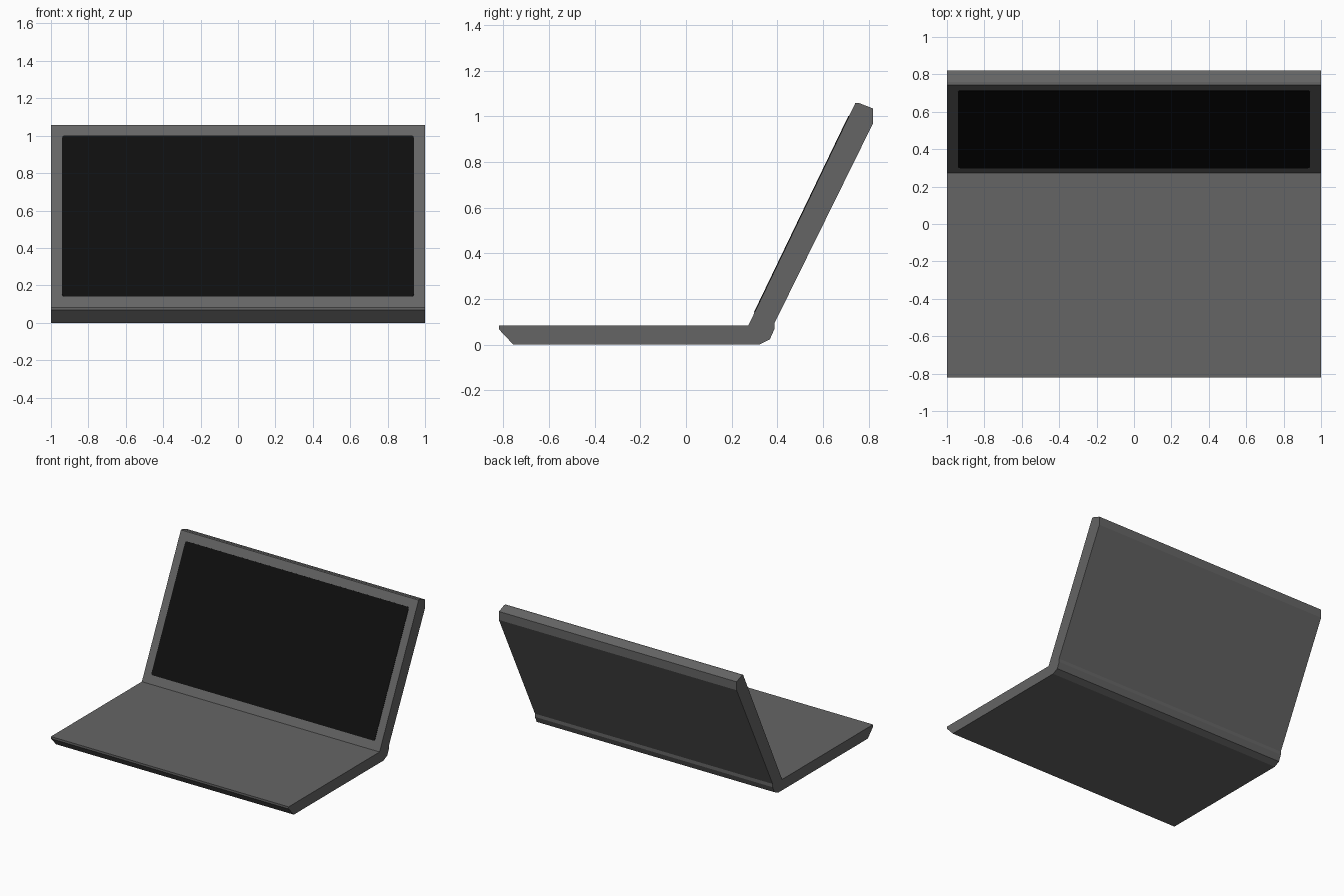
import bpy, bmesh, math
from mathutils import Vector, Matrix

if "Cube" in bpy.data.objects:
    bpy.data.objects.remove(bpy.data.objects["Cube"])

def material(name, v):
    m = bpy.data.materials.new(name)
    m.diffuse_color = (v, v, v, 1)
    m.use_nodes = True
    m.node_tree.nodes["Principled BSDF"].inputs["Base Color"].default_value = m.diffuse_color
    return m

grey = material("dark grey casing", 0.13)
black = material("black glass", 0.0045)

def finish(bm, name, mat):
    bmesh.ops.recalc_face_normals(bm, faces=bm.faces)
    me = bpy.data.meshes.new(name)
    bm.to_mesh(me)
    bm.free()
    me.materials.append(mat)
    ob = bpy.data.objects.new(name, me)
    bpy.context.collection.objects.link(ob)
    return ob

def extrude_profile(name, pts, mat):
    """Extrude a (y, z) profile across the width; the last-to-first side is the open hinge joint."""
    bm = bmesh.new()
    left = [bm.verts.new((-1, y, z)) for y, z in pts]
    right = [bm.verts.new((1, y, z)) for y, z in pts]
    bm.faces.new(left)
    bm.faces.new(right)
    for i in range(len(pts) - 1):
        bm.faces.new((left[i], left[i + 1], right[i + 1], right[i]))
    return finish(bm, name, mat)

hinge_front, hinge_back = (0.273, 0.083), (0.387, 0.092)

# Base slab with chamfered front lip and rounded-off rear
extrude_profile("keyboard_base", [
    hinge_front, (-0.82, 0.083), (-0.82, 0.067), (-0.757, 0), (0.322, 0),
    (0.367, 0.022), (0.387, 0.067), hinge_back], grey)

# Tilted lid with chamfered top edge
lid_top = (0.742, 1.058)
extrude_profile("screen_lid", [
    hinge_back, (0.82, 0.97), (0.82, 1.034), (0.758, 1.058), lid_top, hinge_front], grey)

# Thin black display plate with small rounded corners, lying on the lid's front
a, b = Vector((0, *hinge_front)), Vector((0, *lid_top))
up = (b - a).normalized()
normal = Vector((1, 0, 0)).cross(up)
z_mid, z_low, z_high = 0.57, 0.14, 1.0
centre = a + up * ((z_mid - a.z) / up.z)
half_w, half_h, r = 0.94, (z_high - z_low) / 2 / up.z, 0.012
bm = bmesh.new()
ring = []
for k, (sx, sy) in enumerate([(1, 1), (-1, 1), (-1, -1), (1, -1)]):
    for j in range(4):
        t = math.radians(90 * k + 30 * j)
        u = sx * (half_w - r) + r * math.cos(t)
        v = sy * (half_h - r) + r * math.sin(t)
        ring.append(bm.verts.new(centre + Vector((u, 0, 0)) + up * v))
face = bm.faces.new(ring)
out = bmesh.ops.extrude_face_region(bm, geom=[face])
front = normal if normal.y < 0 else -normal
bmesh.ops.translate(bm, vec=front * 0.003,
                    verts=[g for g in out["geom"] if isinstance(g, bmesh.types.BMVert)])
finish(bm, "display", black)
